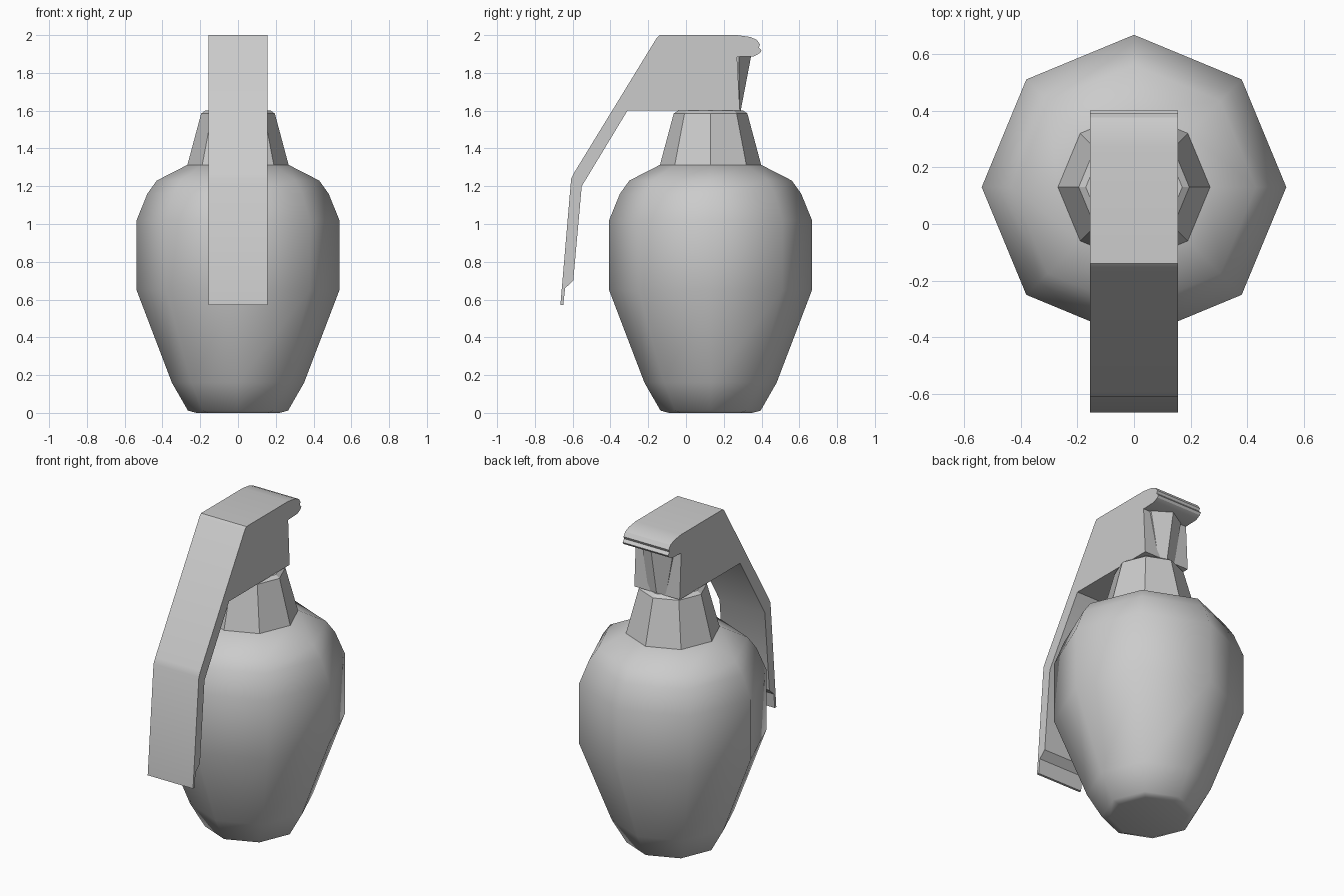
import bpy, bmesh
from math import cos, sin, pi, radians

if "Cube" in bpy.data.objects:
    bpy.data.objects.remove(bpy.data.objects["Cube"])

CY = 0.13  # y position of the body axis


def finish(name, bm, angle=None):
    bmesh.ops.recalc_face_normals(bm, faces=bm.faces)
    me = bpy.data.meshes.new(name)
    bm.to_mesh(me)
    bm.free()
    ob = bpy.data.objects.new(name, me)
    bpy.context.collection.objects.link(ob)
    if angle:
        bpy.ops.object.select_all(action='DESELECT')
        ob.select_set(True)
        bpy.context.view_layer.objects.active = ob
        bpy.ops.object.shade_smooth_by_angle(angle=radians(angle))
    return ob


def loft(name, loops, angle=None):
    """Skin matching closed loops and cap both ends."""
    bm = bmesh.new()
    rings = [[bm.verts.new(p) for p in loop] for loop in loops]
    n = len(rings[0])
    for a, b in zip(rings, rings[1:]):
        for i in range(n):
            j = (i + 1) % n
            bm.faces.new((a[i], a[j], b[j], b[i]))
    bm.faces.new(rings[0])
    bm.faces.new(rings[-1])
    return finish(name, bm, angle)


def octagon(r, z):
    return [(r * cos(i * pi / 4), CY + r * sin(i * pi / 4), z) for i in range(8)]


def slab(name, profile, half_width, angle=None):
    """Extrude a side (y, z) profile across x."""
    return loft(name, [[(x, y, z) for y, z in profile]
                       for x in (-half_width, half_width)], angle)


# Eight-sided, smooth-shaded body
loft("body", [octagon(r, z) for r, z in (
    (0.22, 0.0), (0.265, 0.012), (0.35, 0.16), (0.537, 0.65), (0.537, 1.02),
    (0.48, 1.16), (0.43, 1.23), (0.27, 1.312))], 48)

# Faceted tapering neck
loft("neck", [octagon(r, z) for r, z in (
    (0.27, 1.305), (0.195, 1.585), (0.17, 1.602))])

# Head block with rolled lip and long bent lever
slab("lever", [
    (-0.14, 2.0), (0.27, 2.0), (0.34, 1.99), (0.375, 1.975), (0.392, 1.95),
    (0.385, 1.935), (0.40, 1.918), (0.392, 1.905), (0.36, 1.888),
    (0.27, 1.885), (0.285, 1.60), (-0.31, 1.60), (-0.552, 1.20),
    (-0.597, 0.70), (-0.64, 0.66), (-0.65, 0.57), (-0.665, 0.57),
    (-0.608, 1.24), (-0.59, 1.275), (-0.155, 1.985)], 0.156, 30)

# Ridge of the fuse showing behind the head
loft("fuse_ridge", [
    [(-w, 0.2, z), (-w, ys, z), (0, yc, z), (w, ys, z), (w, 0.2, z)]
    for w, ys, yc, z in ((0.06, 0.283, 0.29, 1.602), (0.11, 0.28, 0.345, 1.89))])
